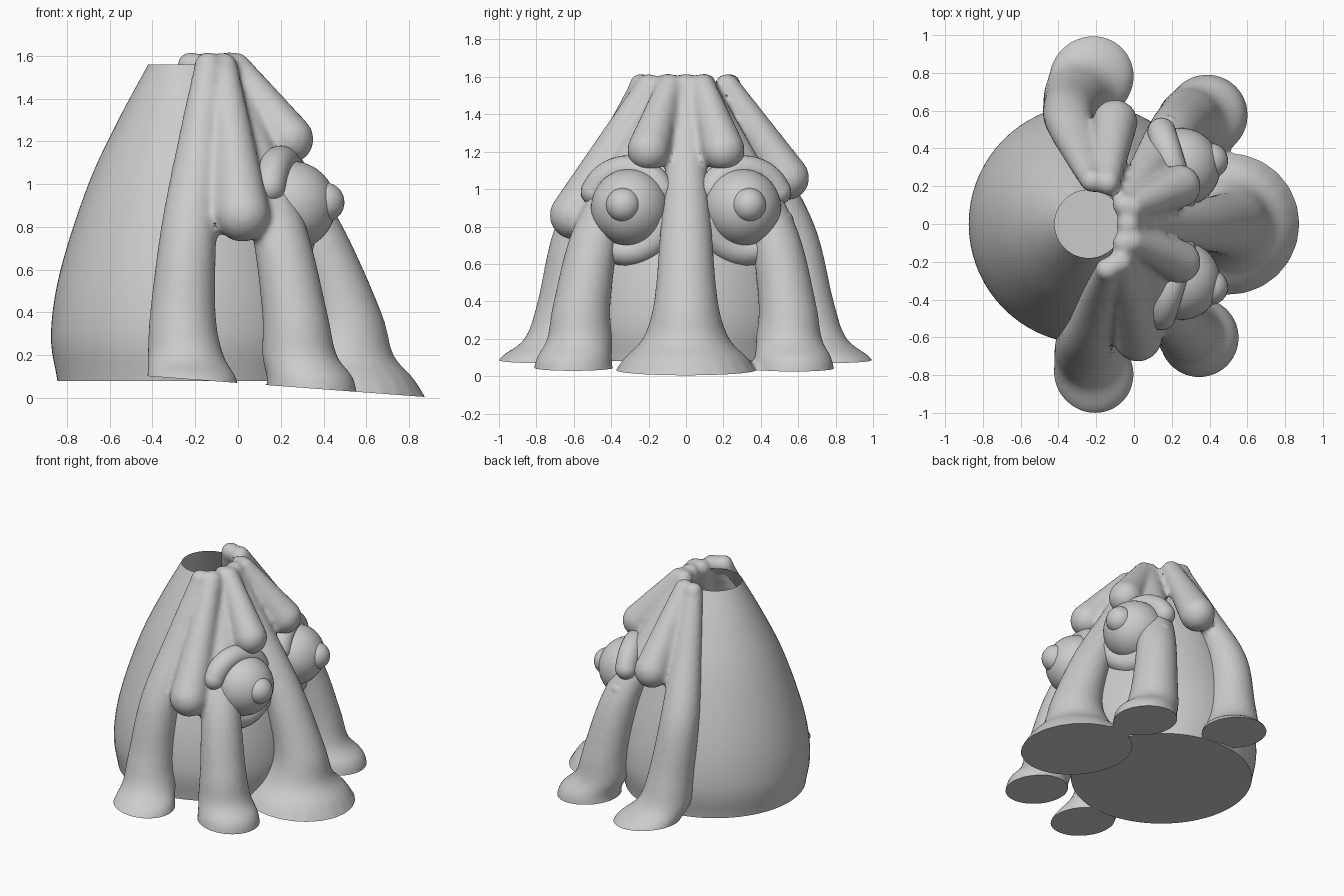
import bpy, bmesh
from math import sin, cos, pi, radians
from mathutils import Vector, Matrix

if "Cube" in bpy.data.objects:
    bpy.data.objects.remove(bpy.data.objects["Cube"])


def finish(bm, name, angle=40):
    bmesh.ops.recalc_face_normals(bm, faces=bm.faces)
    me = bpy.data.meshes.new(name)
    bm.to_mesh(me)
    bm.free()
    ob = bpy.data.objects.new(name, me)
    bpy.context.collection.objects.link(ob)
    bpy.ops.object.select_all(action='DESELECT')
    ob.select_set(True)
    bpy.context.view_layer.objects.active = ob
    bpy.ops.object.shade_smooth_by_angle(angle=radians(angle))
    return ob


def spline(pts, n=8):
    # Catmull-Rom through (x, y, z, radius) points
    p = [Vector(q) for q in pts]
    p = [2 * p[0] - p[1]] + p + [2 * p[-1] - p[-2]]
    out = []
    for i in range(1, len(p) - 2):
        a, b, c, d = p[i - 1:i + 3]
        for k in range(n):
            t = k / n
            out.append(0.5 * (2 * b + (c - a) * t + (2 * a - 5 * b + 4 * c - d) * t * t
                              + (3 * b - a - 3 * c + d) * t ** 3))
    return out + [p[-2]]


def ball(bm, center, r, seg=24):
    bmesh.ops.create_uvsphere(bm, u_segments=seg, v_segments=seg // 2, radius=r,
                              matrix=Matrix.Translation(center))


def tube(bm, pts, level=False, seg=24, caps=(True, True), balls=(True, True)):
    # level: horizontal rings, otherwise rings square to the path
    path = spline(pts)
    rings = []
    for i, q in enumerate(path):
        u, v = Vector((1, 0, 0)), Vector((0, 1, 0))
        if not level:
            tan = path[min(i + 1, len(path) - 1)].to_3d() - path[max(i - 1, 0)].to_3d()
            u = tan.cross(u).normalized()
            v = tan.normalized().cross(u)
        rings.append([bm.verts.new(q.to_3d() + q[3] * (u * cos(2 * pi * k / seg) + v * sin(2 * pi * k / seg)))
                      for k in range(seg)])
    for a, b in zip(rings, rings[1:]):
        for k in range(seg):
            j = (k + 1) % seg
            bm.faces.new((a[k], a[j], b[j], b[k]))
    for ring, cap, rnd, q in zip((rings[0], rings[-1]), caps, balls, (path[0], path[-1])):
        if cap:
            bm.faces.new(ring)
        if rnd:
            ball(bm, q.to_3d(), q[3], seg)


def long_arm(bm, top, mid, shin, foot, flare):
    # Drops from the rim to a flared foot that runs below the cutting plane
    top, mid, shin, foot = (Vector(p) for p in (top, mid, shin, foot))
    stops = ((1.555, top, .065, 0), (1.2, top.lerp(mid, .47), .1, 0), (.8, mid, .13, .05),
             (.4, shin, .153, .12), (.2, shin.lerp(foot, .3), .175, .33),
             (.08, foot, .205, .68), (-.1, foot, .225, 1))
    tube(bm, [(p.x, p.y, z, r * (1 + flare * w)) for z, p, r, w in stops],
         level=True, balls=(True, False))


def short_arm(bm, top, tip, r):
    a, b = Vector((*top, 1.55, .068)), Vector((*tip, r))
    tube(bm, [a, a.lerp(b, .5), b])


# Hollow body, open at the top with a flat floor
bm = bmesh.new()
tube(bm, [(-.24, 0, z, r) for z, r in ((.08, .605), (.3, .635), (.6, .59), (1.0, .46), (1.3, .32), (1.56, .18))],
     level=True, seg=72, caps=(True, False), balls=(False, False))
finish(bm, "body")

# Arms: five long ones with flared feet, four short ones with round tips
bm = bmesh.new()
long_arm(bm, (-.03, 0), (.355, 0), (.5, 0), (.485, 0), 1)
long_arm(bm, (-.05, -.1), (.19, -.47), (.265, -.555), (.34, -.6), 0)
long_arm(bm, (-.05, .1), (.19, .46), (.27, .54), (.38, .575), .03)
long_arm(bm, (-.14, -.24), (-.23, -.57), (-.258, -.64), (-.215, -.795), .05)
long_arm(bm, (-.22, .23), (-.345, .56), (-.325, .635), (-.225, .78), .12)
for s in (-1, 1):
    short_arm(bm, (-.01, .09 * s), (.24, .2 * s, 1.21), .115)
short_arm(bm, (-.07, -.2), (.02, -.6, .86), .13)
short_arm(bm, (-.14, .22), (-.1, .54, 1.06), .12)
blend = finish(bm, "arms_source")

# Melt the arms together, then slice the feet flat along a slightly tilted plane
rm = blend.modifiers.new("remesh", 'REMESH')
rm.mode = 'VOXEL'
rm.voxel_size = 0.018
sm = blend.modifiers.new("smooth", 'SMOOTH')
sm.factor = 0.5
sm.iterations = 6
bm = bmesh.new()
bm.from_object(blend, bpy.context.evaluated_depsgraph_get())
bpy.data.objects.remove(blend)
bmesh.ops.bisect_plane(bm, geom=bm.verts[:] + bm.edges[:] + bm.faces[:], dist=1e-5,
                       plane_co=(0, 0, .07), plane_no=(-.075, 0, -1), clear_outer=True)
bmesh.ops.holes_fill(bm, edges=[e for e in bm.edges if e.is_boundary], sides=0)
finish(bm, "arms")

# Eyes with pupils and puffy lids
for s, side in ((-1, "left"), (1, "right")):
    bm = bmesh.new()
    ball(bm, (.25, .3 * s, .9), .208, 48)
    finish(bm, side + "_eye")
    bm = bmesh.new()
    ball(bm, (.405, .335 * s, .915), .093, 32)
    finish(bm, side + "_pupil")
    out = Vector((-.29, .957 * s, 0))
    for lid, start, step, x, dz in (("upper", 25, 16, .2, 0), ("lower", 195, 19, .24, -.03)):
        pts = []
        for k in range(9):
            t = radians(start + k * step)
            c = Vector((x, .31 * s, .9 + dz)) + .205 * (out * cos(t) + Vector((0, 0, sin(t))))
            pts.append((*c, .075))
        bm = bmesh.new()
        tube(bm, pts, caps=(False, False))
        finish(bm, f"{side}_{lid}_eyelid")
